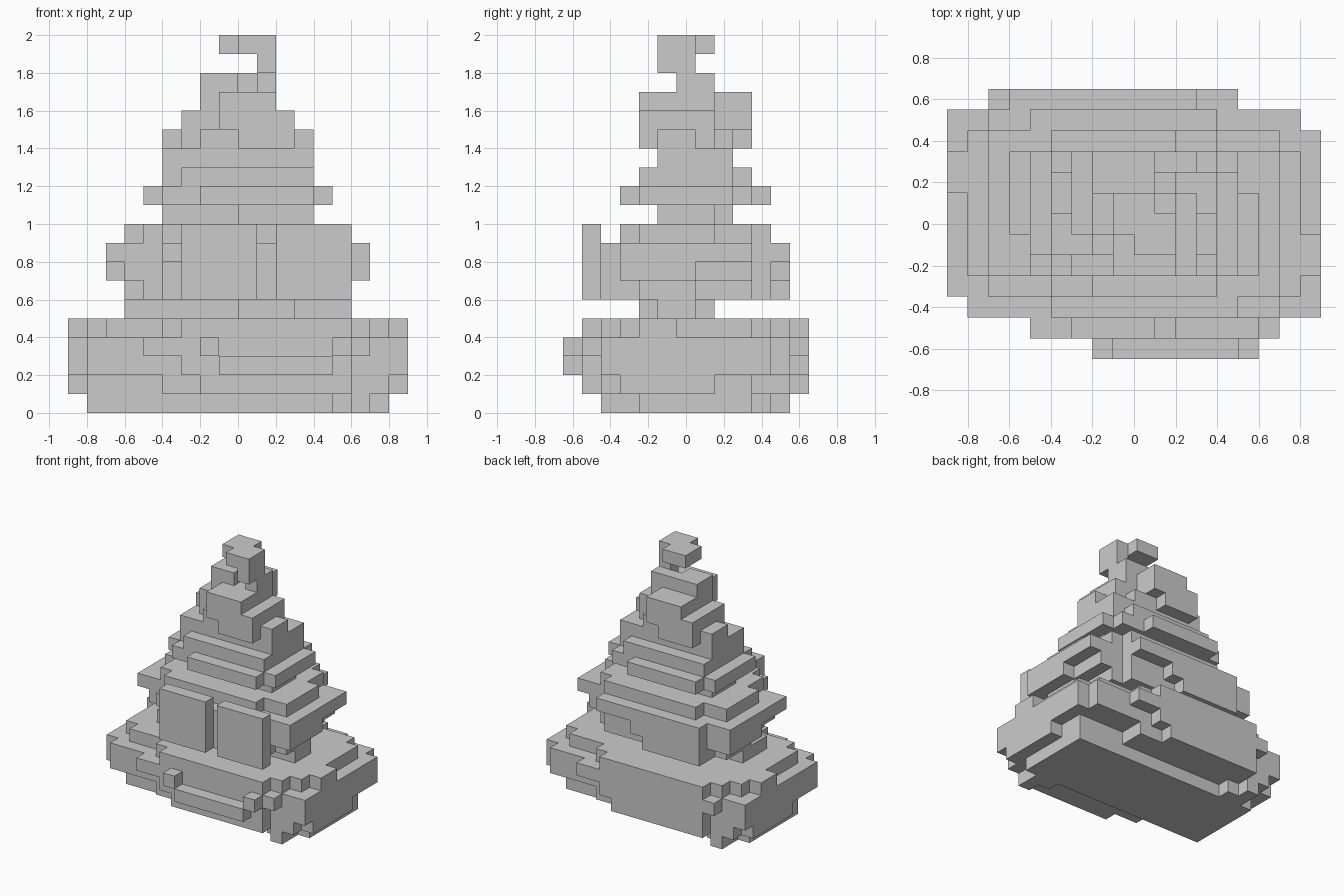
import bpy
import bmesh
from mathutils import Vector

UNIT = 0.1  # edge length of one block

cube = bpy.data.objects.get("Cube")
if cube:
    bpy.data.objects.remove(cube, do_unlink=True)

# Single flat colour
grey = bpy.data.materials.new("plain_grey")
grey.use_nodes = True
colour = (0.6, 0.6, 0.6, 1.0)
grey.diffuse_color = colour
grey.node_tree.nodes["Principled BSDF"].inputs["Base Color"].default_value = colour


def fill(cells, rect, bottom, top):
    """Add a box of blocks; rect is (left, right, front, back) in blocks."""
    left, right, front, back = rect
    for x in range(left, right):
        for y in range(front, back):
            for z in range(bottom, top):
                cells.add((x, y, z))


def turned(rect):
    """The same rectangle after a half turn about the vertical axis."""
    left, right, front, back = rect
    return (-right, -left, -back, -front)


def skin(name, cells):
    """Build one object from the exposed sides of its blocks."""
    bm = bmesh.new()
    corners = {}

    def corner(point):
        key = tuple(point)
        if key not in corners:
            # the swirl axis sits half a block behind the centre
            place = Vector((key[0], key[1] + 0.5, key[2])) * UNIT
            corners[key] = bm.verts.new(place)
        return corners[key]

    for cell in sorted(cells):
        for axis in range(3):
            for side in (0, 1):
                neighbour = list(cell)
                neighbour[axis] += 1 if side else -1
                if tuple(neighbour) in cells:
                    continue
                loop = []
                for a, b in ((0, 0), (1, 0), (1, 1), (0, 1)):
                    point = list(cell)
                    point[axis] += side
                    point[(axis + 1) % 3] += a
                    point[(axis + 2) % 3] += b
                    loop.append(corner(point))
                bm.faces.new(loop if side else loop[::-1])
    # merge neighbouring block sides into large flat faces
    bmesh.ops.dissolve_limit(bm, angle_limit=0.01, verts=bm.verts[:], edges=bm.edges[:])
    mesh = bpy.data.meshes.new(name)
    bm.to_mesh(mesh)
    bm.free()
    mesh.materials.append(grey)
    obj = bpy.data.objects.new(name, mesh)
    bpy.context.scene.collection.objects.link(obj)
    return obj


def coil(name, layers):
    """Stack layers (bottom, top, rectangles), each with half-turn symmetry."""
    cells = set()
    for bottom, top, rects in layers:
        for rect in rects:
            fill(cells, rect, bottom, top)
            fill(cells, turned(rect), bottom, top)
    return skin(name, cells)


# Wide bottom coil
coil("bottom_coil", [
    (0, 1, [(-8, 8, -3, 3), (-7, -5, 0, 4), (-7, -6, 0, 5)]),
    (1, 2, [(-9, 0, -1, 4), (-8, 8, -3, 3), (-8, 4, 0, 5), (-6, 2, 0, 6)]),
    (2, 3, [(-9, 9, -4, 4), (-9, 8, 0, 5), (-6, 3, 0, 6)]),
    (3, 4, [(-9, 9, -4, 4), (-9, 8, 0, 5), (-7, 5, 0, 6)]),
    (4, 5, [(-9, 0, 1, 3), (-8, 8, -3, 3), (-8, 7, 0, 4), (-7, 4, 0, 5),
            (-6, 3, 0, 6)]),
])

# Narrow neck, set slightly forward
neck = set()
for rect in ((-6, 6, -2, 0), (-6, 0, -1, 1), (0, 3, -3, 1)):
    fill(neck, rect, 5, 6)
skin("neck", neck)

# Middle coil, rising as it turns
coil("middle_coil", [
    (6, 7, [(-6, 0, 0, 3), (-5, 5, -3, 3), (-5, 4, 0, 4), (-5, 0, 0, 5)]),
    (7, 8, [(-7, 4, 0, 4), (-6, 6, -3, 3), (-5, 1, 0, 5)]),
    (8, 9, [(-7, 7, -3, 3), (-7, 4, 0, 4), (-5, 4, 0, 5)]),
    (9, 10, [(-6, 0, -1, 3), (-5, 5, -3, 3), (-4, 4, -4, 4)]),
])

# Upper coil
coil("upper_coil", [
    (10, 11, [(-4, 0, -1, 2)]),
    (11, 12, [(-5, 0, -2, 3), (-4, 4, -3, 3), (-4, 2, 0, 4)]),
    (12, 13, [(-4, 4, -2, 2), (-4, 3, 0, 3)]),
])

# Top coil
coil("top_coil", [
    (13, 14, [(-4, 4, -2, 2)]),
    (14, 15, [(-4, 0, 0, 2), (-3, 3, -1, 1), (-3, 2, 0, 2), (-3, 0, 0, 3)]),
    (15, 16, [(-3, 0, -1, 2), (-3, 1, 0, 3)]),
    (16, 17, [(-2, 1, 0, 3), (-2, 2, -1, 1)]),
])

# Curled tip on its notched foot
tip = set()
fill(tip, (-2, 0, -1, 1), 17, 18)
fill(tip, (0, 1, 0, 1), 17, 18)
fill(tip, (1, 2, -1, 1), 17, 18)
fill(tip, (1, 2, -2, 0), 18, 20)
fill(tip, (0, 2, -2, 0), 19, 20)
fill(tip, (-1, 1, -1, 1), 19, 20)
skin("curled_tip", tip)

# Raised eyes
for name, left in (("right_eye", -3), ("left_eye", 2)):
    eye = set()
    fill(eye, (left, left + 4, -6, -5), 6, 10)
    skin(name, eye)

# Smiling mouth: a low bar with raised corners
mouth = set()
fill(mouth, (-1, 5, -7, -6), 2, 3)
for left in (-2, 5):
    fill(mouth, (left, left + 1, -7, -6), 3, 4)
skin("mouth", mouth)
